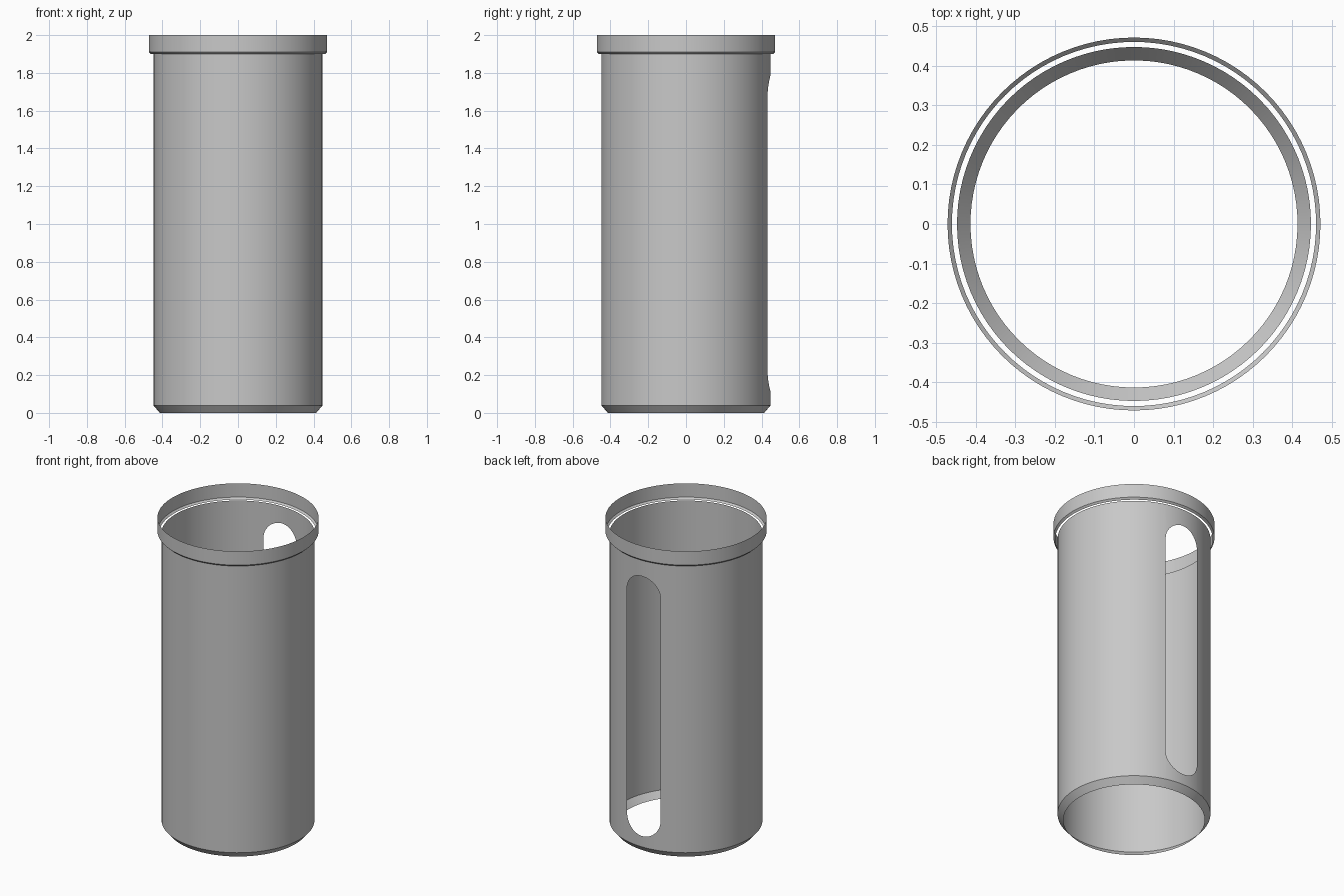
import bpy, bmesh
from math import sin, cos, pi, asin, sqrt

cube = bpy.data.objects.get("Cube")
if cube:
    bpy.data.objects.remove(cube, do_unlink=True)

TUBE_R, FOOT_R = 0.448, 0.414
FOOT_TOP, TUBE_TOP = 0.04, 1.9
SLOT_R, SLOT_LOW, SLOT_HIGH = 0.12, 0.23, 1.67   # centres of the slot's round ends

grey = bpy.data.materials.new("plain_grey")
grey.use_nodes = True
grey.diffuse_color = (0.58, 0.58, 0.58, 1)
grey.node_tree.nodes["Principled BSDF"].inputs["Base Color"].default_value = grey.diffuse_color


def point(r, a, z):
    """Point on a circle, with angle 0 at the back (+y)."""
    return (r * sin(a), r * cos(a), z)


def build(name, quads):
    bm = bmesh.new()
    for quad in quads:
        bm.faces.new([bm.verts.new(p) for p in quad])
    bmesh.ops.remove_doubles(bm, verts=bm.verts, dist=1e-5)
    mesh = bpy.data.meshes.new(name)
    bm.to_mesh(mesh)
    bm.free()
    mesh.materials.append(grey)
    obj = bpy.data.objects.new(name, mesh)
    bpy.context.collection.objects.link(obj)
    bpy.ops.object.select_all(action='DESELECT')
    obj.select_set(True)
    bpy.context.view_layer.objects.active = obj
    bpy.ops.object.shade_smooth_by_angle(angle=pi / 6)


def band(profile, angles):
    """Sweep a (radius, z) profile through the angles, faces outward."""
    return [(point(r0, a, z0), point(r1, a, z1), point(r1, b, z1), point(r0, b, z0))
            for a, b in zip(angles, angles[1:])
            for (r0, z0), (r1, z1) in zip(profile, profile[1:])]


# Angle steps: fine across the slot, even around the rest
STEPS, REST = 24, 88
edge = asin(SLOT_R / TUBE_R)
slot_angles = [asin(-SLOT_R * cos(pi * i / STEPS) / TUBE_R) for i in range(STEPS + 1)]
rest_angles = [edge + (2 * pi - 2 * edge) * i / REST for i in range(REST + 1)]

# Tube wall with a round-ended slot at the back, and the tapered foot
heights = (FOOT_TOP, SLOT_LOW, SLOT_HIGH, TUBE_TOP)
quads = band([(TUBE_R, z) for z in heights], rest_angles)
for a, b in zip(slot_angles, slot_angles[1:]):
    rise_a, rise_b = (sqrt(max(0, SLOT_R ** 2 - (TUBE_R * sin(t)) ** 2)) for t in (a, b))
    for low_a, high_a, low_b, high_b in (
            (FOOT_TOP, SLOT_LOW - rise_a, FOOT_TOP, SLOT_LOW - rise_b),
            (SLOT_HIGH + rise_a, TUBE_TOP, SLOT_HIGH + rise_b, TUBE_TOP)):
        quads.append((point(TUBE_R, a, low_a), point(TUBE_R, a, high_a),
                      point(TUBE_R, b, high_b), point(TUBE_R, b, low_b)))
foot = [(FOOT_R, 0), (TUBE_R, FOOT_TOP)]
quads += band(foot, slot_angles) + band(foot, rest_angles)
build("slotted_tube", quads)

# Loose collar around the top, with a small bevel below
circle = [2 * pi * i / 96 for i in range(97)]
build("top_collar", band([(0.461, 1.9), (0.472, 1.911), (0.472, 2)], circle))
